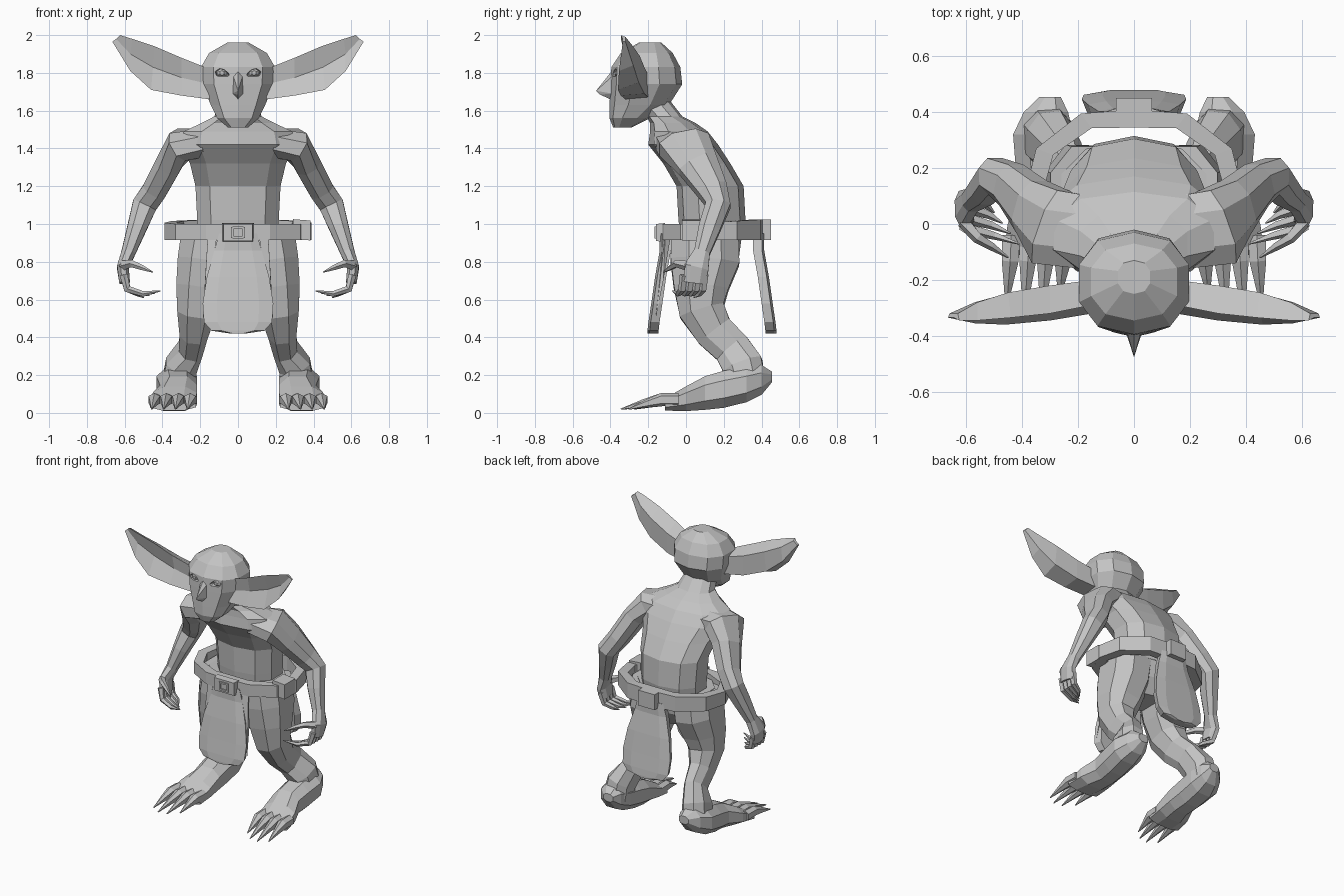
import bpy, bmesh, math
from mathutils import Vector

grey = bpy.data.materials.new("clay grey")
grey.diffuse_color = (0.55, 0.55, 0.55, 1)


def finish(name, bm, mirror=False):
    bmesh.ops.recalc_face_normals(bm, faces=bm.faces)
    me = bpy.data.meshes.new(name)
    bm.to_mesh(me)
    bm.free()
    me.materials.append(grey)
    ob = bpy.data.objects.new(name, me)
    bpy.context.collection.objects.link(ob)
    if mirror:
        ob.modifiers.new("mirror", 'MIRROR')
    return ob


def loft(name, pts, n=8, ref=(1, 0, 0), normal=None, mirror=False, power=0.85):
    """Skin rings (x, y, z, ru, rv); ru runs along ref, rv across it."""
    bm = bmesh.new()
    cs = [Vector(p[:3]) for p in pts]
    rings = []
    for i, p in enumerate(pts):
        d = Vector(normal) if normal else cs[min(i + 1, len(cs) - 1)] - cs[max(i - 1, 0)]
        d.normalize()
        u = Vector(ref)
        u = (u - d * u.dot(d)).normalized()
        v = d.cross(u)
        ring = []
        for k in range(n):
            a = 2 * math.pi * (k + 0.5) / n
            c, s = math.cos(a), math.sin(a)
            c = math.copysign(abs(c) ** power, c)
            s = math.copysign(abs(s) ** power, s)
            ring.append(bm.verts.new(cs[i] + u * c * p[3] + v * s * p[4]))
        rings.append(ring)
    for a, b in zip(rings, rings[1:]):
        for k in range(n):
            bm.faces.new((a[k], a[(k + 1) % n], b[(k + 1) % n], b[k]))
    bm.faces.new(rings[0])
    bm.faces.new(rings[-1])
    return finish(name, bm, mirror)


def stack(name, rows, n=10):
    """Horizontal rings given as (z, front y, back y, half width)."""
    return loft(name, [(0, (f + b) / 2, z, w, (b - f) / 2) for z, f, b, w in rows],
                n, normal=(0, 0, 1))


def box(name, centre, size, taper=1.0, mirror=False):
    bm = bmesh.new()
    bmesh.ops.create_cube(bm, size=1)
    for v in bm.verts:
        k = taper if v.co.y < 0 else 1
        v.co = Vector((v.co.x * size[0] * k, v.co.y * size[1], v.co.z * size[2] * k)) + Vector(centre)
    return finish(name, bm, mirror)


def hull(name, pts, mirror=False):
    bm = bmesh.new()
    for p in pts:
        bm.verts.new(p)
    bmesh.ops.convex_hull(bm, input=bm.verts[:])
    return finish(name, bm, mirror)


# Torso running up into the neck, and hips
stack("torso", [(0.94, -.03, .30, .22), (1.02, -.04, .315, .225), (1.2, -.05, .305, .235),
                (1.32, -.12, .235, .265), (1.42, -.2, .17, .32), (1.49, -.19, .115, .3),
                (1.535, -.19, .05, .2), (1.57, -.21, -.02, .13), (1.66, -.3, -.09, .1)])
stack("pelvis", [(.72, 0, .22, .12), (.82, -.06, .28, .25), (.97, -.08, .3, .27)])

# Head with cut eye sockets
head = stack("head", [(1.51, -.385, -.29, .055), (1.56, -.405, -.19, .115), (1.63, -.405, -.09, .15),
                      (1.74, -.4, -.02, .2), (1.83, -.395, -.03, .205), (1.905, -.345, -.07, .16),
                      (1.96, -.25, -.13, .06)])
socket = hull("eye_socket_cutter", [(.035, -.5, 1.785), (.07, -.5, 1.755), (.125, -.5, 1.77),
                                    (.15, -.45, 1.845), (.055, -.5, 1.83),
                                    (.05, -.345, 1.79), (.11, -.33, 1.79), (.08, -.345, 1.815)], True)
socket.hide_render = True
socket.hide_viewport = True
cut = head.modifiers.new("sockets", 'BOOLEAN')
cut.operation = 'DIFFERENCE'
cut.object = socket
loft("eye", [(.085, -.376, 1.8, .012, .012), (.085, -.36, 1.8, .03, .026),
             (.085, -.33, 1.8, .03, .026)], 6, mirror=True)
hull("nose", [(0, -.385, 1.82), (-.03, -.37, 1.8), (.03, -.37, 1.8), (0, -.476, 1.705),
              (-.03, -.385, 1.69), (.03, -.385, 1.69), (0, -.40, 1.66), (0, -.455, 1.685)])

# Ears: shallow cupped leaf with a thick back
bm = bmesh.new()
top = [(.15, -.29, 1.82), (.3, -.32, 1.88), (.44, -.335, 1.94), (.56, -.345, 1.98), (.625, -.345, 2.0)]
mid = [(.15, -.29, 1.74), (.3, -.295, 1.775), (.45, -.305, 1.83), (.57, -.325, 1.9), (.645, -.335, 1.98)]
low = [(.15, -.32, 1.66), (.3, -.345, 1.68), (.46, -.36, 1.71), (.57, -.355, 1.81), (.665, -.335, 1.965)]
back1 = [(.15, -.2, 1.79), (.3, -.22, 1.83), (.45, -.245, 1.89), (.56, -.28, 1.94), (.63, -.32, 1.99)]
back2 = [(.15, -.2, 1.67), (.3, -.22, 1.69), (.46, -.25, 1.75), (.57, -.28, 1.84), (.66, -.32, 1.965)]
lines = [[bm.verts.new(p) for p in l] for l in (top, mid, low, back2, back1)]
for j in range(5):
    a, b = lines[j], lines[(j + 1) % 5]
    for i in range(4):
        bm.faces.new((a[i], a[i + 1], b[i + 1], b[i]))
for i in (0, 4):
    bm.faces.new([l[i] for l in lines])
finish("ear", bm, True)

# Arms, fingers and thumb
loft("arm", [(.17, -.03, 1.43, .14, .08), (.3, -.01, 1.42, .15, .09), (.365, .06, 1.32, .115, .075),
             (.44, .14, 1.18, .085, .07), (.495, .17, 1.1, .07, .07), (.535, .125, .98, .062, .055),
             (.58, .085, .85, .045, .04), (.61, .055, .77, .07, .033), (.60, .045, .69, .06, .03)],
     8, ref=(0, 1, 0), mirror=True)
for i in range(4):
    y = .10 - i * .037
    t = .54 - .03 * i
    loft("finger", [(.605, y, .73, .022, .022), (.585, y - .01, .655, .02, .02),
                    (.53 - .01 * i, y - .03, .63, .015, .015), (t - .04, y - .06, .61 + .012 * i, .003, .003)],
         5, ref=(0, 1, 0), mirror=True)
loft("thumb", [(.61, .01, .78, .025, .028), (.56, -.05, .79, .02, .02),
               (.51, -.08, .77, .015, .015), (.45, -.12, .745, .003, .003)],
     5, ref=(0, 1, 0), mirror=True)

# Legs, feet and clawed toes
loft("leg", [(.155, .1, .95, .155, .19), (.18, .1, .8, .15, .195), (.2, .08, .66, .137, .155),
             (.22, .085, .54, .11, .13), (.235, .15, .43, .08, .11), (.25, .245, .34, .068, .105),
             (.3, .3, .25, .09, .115), (.315, .32, .15, .095, .11)], 8, mirror=True)
loft("foot", [(.30, .455, .19, .04, .03), (.315, .4, .175, .085, .085), (.325, .32, .15, .115, .1),
              (.32, .2, .125, .11, .105), (.315, .1, .105, .105, .095), (.335, 0, .075, .125, .07),
              (.345, -.11, .045, .13, .035)],
     8, normal=(0, -1, 0), mirror=True)
for i in range(4):
    x, s = .25 + i * .063, (.0, .06, .07, .03)[i]
    loft("toe", [(x, -.04, .07, .036, .035), (x + .004, -.13, .07, .034, .035),
                 (x + .01, -.19 - s / 2, .05, .02, .022), (x + .018, -.275 - s, .02, .003, .003)],
         6, mirror=True)

# Belt band as a closed strip
half = [(0, -.13), (.17, -.12), (.33, -.03), (.39, .11), (.35, .27), (.19, .395), (0, .41)]
loop = half + [(-x, y) for x, y in half[-2:0:-1]]
bm = bmesh.new()
cols = []
for x, y in loop:
    c = Vector((0, .14))
    p = Vector((x, y)) - c
    q = c + p * (1 - .065 / p.length)
    lift = .025 * max(0, y) / .42
    cols.append([bm.verts.new((a[0], a[1], z)) for a, z in
                 (((x, y), .915), ((x, y), 1.0 + lift), (q, 1.0 + lift), (q, .915))])
for i in range(len(cols)):
    a, b = cols[i], cols[(i + 1) % len(cols)]
    for k in range(4):
        bm.faces.new((a[k], b[k], b[(k + 1) % 4], a[(k + 1) % 4]))
finish("belt", bm)
box("belt_back_plate", (0, .425, .97), (.13, .05, .11))
box("belt_front_plate", (0, -.135, .955), (.17, .045, .1), .9)
hull("belt_loop", [(x, y, z + .08 * (.36 - x)) for x in (.29, .385) for y in (-.02, .1)
                   for z in (.915, 1.02)])
for x in (-.03, .03):
    box("buckle_side", (x, -.16, .955), (.012, .014, .06))
for z in (.93, .98):
    box("buckle_bar", (0, -.16, z), (.06, .014, .012))


# Front and back cloth flaps: (half width, y shift, z)
def flap(name, y0, direction):
    rows = [(.10, 0, .95), (.125, .0, .86), (.165, .025, .72), (.187, .045, .58),
            (.18, .06, .48), (.14, .065, .435), (.04, .065, .42)]
    bm = bmesh.new()
    grid = []
    for w, s, z in rows:
        y = y0 + direction * s
        pts = [(-w, y + direction * .012), (-w * .6, y + direction * .024), (w * .6, y + direction * .024),
               (w, y + direction * .012), (w * .9, y - direction * .035), (-w * .9, y - direction * .035)]
        grid.append([bm.verts.new((px, py, z)) for px, py in pts])
    for a, b in zip(grid, grid[1:]):
        for k in range(6):
            bm.faces.new((a[k], a[(k + 1) % 6], b[(k + 1) % 6], b[k]))
    bm.faces.new(grid[0])
    bm.faces.new(grid[-1])
    finish(name, bm)


flap("front_loincloth", -.115, -1)
flap("back_loincloth", .39, 1)

# Folded cloth strips beside the front flap
hull("cloth_strip", [(.11, -.12, .94), (.16, -.11, .94), (.14, -.08, .94),
                     (.155, -.14, .7), (.175, -.12, .7), (.185, -.16, .5)], True)
